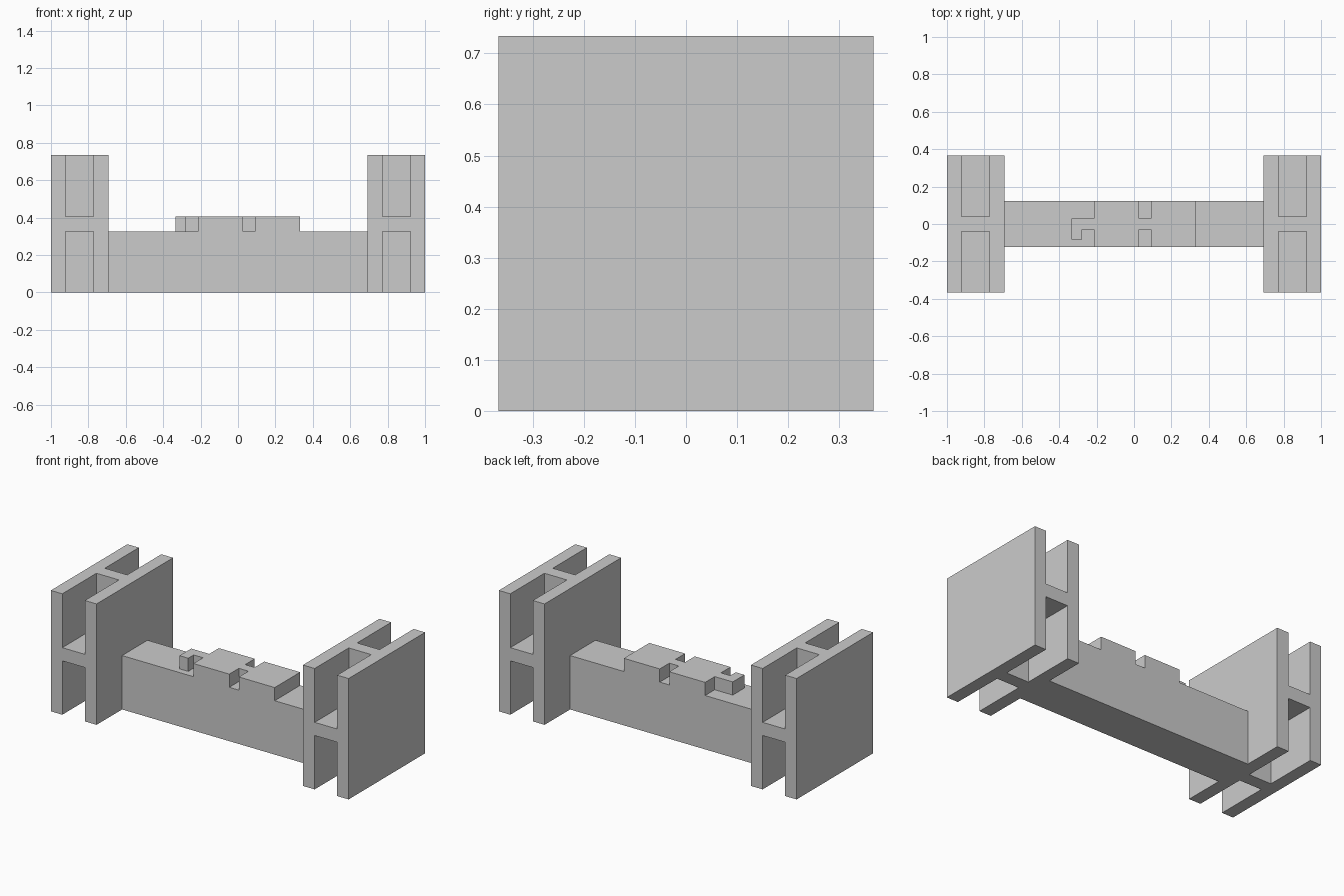
import bpy, bmesh
from mathutils import Matrix, Vector

if "Cube" in bpy.data.objects:
    bpy.data.objects.remove(bpy.data.objects["Cube"])

R = 0.367            # half width of the square end spools
MID = R              # height of the spool centre


def finish(name, bm):
    bmesh.ops.recalc_face_normals(bm, faces=bm.faces)
    mesh = bpy.data.meshes.new(name)
    bm.to_mesh(mesh)
    bm.free()
    obj = bpy.data.objects.new(name, mesh)
    bpy.context.collection.objects.link(obj)
    return obj


def add_box(bm, lo, hi):
    lo, hi = Vector(lo), Vector(hi)
    m = Matrix.Translation((lo + hi) / 2) @ Matrix.Diagonal((*(hi - lo), 1))
    bmesh.ops.create_cube(bm, size=1, matrix=m)


def box(name, lo, hi):
    bm = bmesh.new()
    add_box(bm, lo, hi)
    return finish(name, bm)


# End spools: square blocks with four corner pockets, leaving a cross web
def spool(name, side):
    x0, x1 = sorted((side * 0.693, side * 1.0))
    c0, c1 = sorted((side * 0.772, side * 0.923))
    obj = box(name, (x0, -R, 0), (x1, R, 2 * R))
    bm = bmesh.new()
    for y0, y1 in ((-R - 0.1, -0.04), (0.04, R + 0.1)):
        for z0, z1 in ((-0.1, MID - 0.04), (MID + 0.04, 2 * R + 0.1)):
            add_box(bm, (c0, y0, z0), (c1, y1, z1))
    cutter = finish(name + "_pocket_cutter", bm)
    cutter.hide_render = True
    mod = obj.modifiers.new("pockets", 'BOOLEAN')
    mod.operation = 'DIFFERENCE'
    mod.solver = 'EXACT'
    mod.object = cutter
    bpy.context.view_layer.objects.active = obj
    bpy.ops.object.modifier_apply(modifier=mod.name)
    bpy.data.objects.remove(cutter)


spool("left_spool", -1)
spool("right_spool", 1)

# Beam joining the spools
B = 0.122
box("beam", (-0.693, -B, 0), (0.693, B, MID - 0.04))

# Raised key on the beam: notched plate with a hook at its left end
outline = [
    (0.332, -B), (0.332, B),
    (0.091, B), (0.091, 0.03), (0.027, 0.03), (0.027, B),
    (-0.214, B), (-0.214, 0.03), (-0.335, 0.03), (-0.335, -0.082),
    (-0.277, -0.082), (-0.277, -0.03), (-0.214, -0.03), (-0.214, -B),
    (0.027, -B), (0.027, -0.03), (0.091, -0.03), (0.091, -B),
]
bm = bmesh.new()
face = bm.faces.new([bm.verts.new((x, y, MID - 0.04)) for x, y in outline])
ext = bmesh.ops.extrude_face_region(bm, geom=[face], use_keep_orig=True)
bmesh.ops.translate(bm, vec=(0, 0, 0.08),
                    verts=[v for v in ext["geom"] if isinstance(v, bmesh.types.BMVert)])
finish("raised_key", bm)
